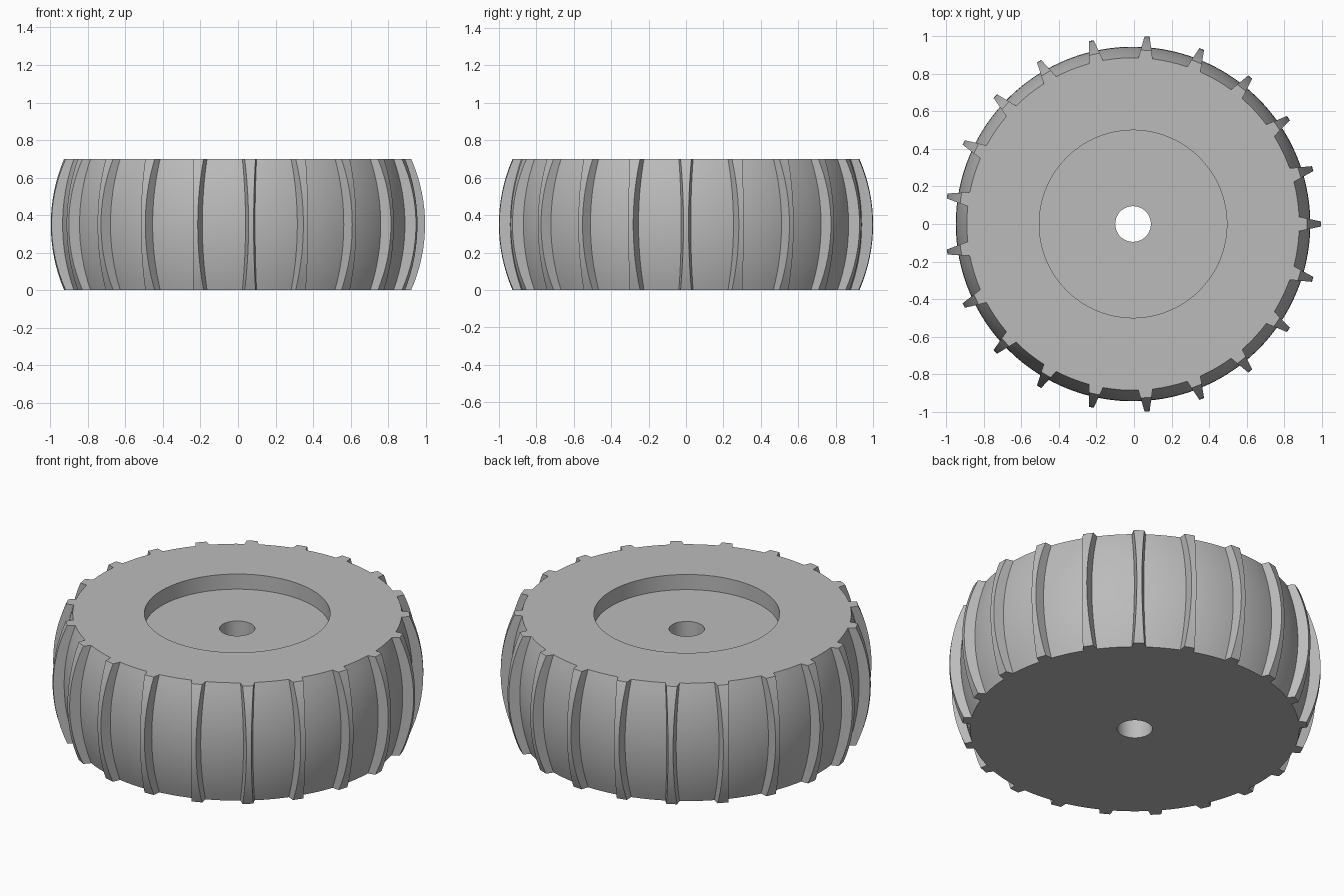
import bpy, bmesh, math

if "Cube" in bpy.data.objects:
    bpy.data.objects.remove(bpy.data.objects["Cube"])

HEIGHT = 0.70
HALF = HEIGHT / 2
CENTRE_X = -0.005
TREADS = 21
LEVELS = 16

grey = bpy.data.materials.new("plain grey")
grey.use_nodes = True
grey.diffuse_color = (0.5, 0.5, 0.5, 1)
grey.node_tree.nodes["Principled BSDF"].inputs["Base Color"].default_value = (0.5, 0.5, 0.5, 1)


def bulge(z, middle, edge):
    """Radius of a circular-arc sidewall at height z."""
    sag = middle - edge
    arc = (HALF ** 2 + sag ** 2) / (2 * sag)
    return middle - arc + math.sqrt(arc ** 2 - (z - HALF) ** 2)


def tyre_radius(z):
    return bulge(z, 0.945, 0.886)


def tread_radius(z):
    return bulge(z, 1.002, 0.928)


def finish(bm, name):
    bmesh.ops.recalc_face_normals(bm, faces=bm.faces)
    mesh = bpy.data.meshes.new(name)
    bm.to_mesh(mesh)
    bm.free()
    mesh.materials.append(grey)
    obj = bpy.data.objects.new(name, mesh)
    obj.location.x = CENTRE_X
    bpy.context.collection.objects.link(obj)
    bpy.ops.object.select_all(action="DESELECT")
    obj.select_set(True)
    bpy.context.view_layer.objects.active = obj
    bpy.ops.object.shade_smooth_by_angle(angle=math.radians(30))
    return obj


heights = [HEIGHT * i / LEVELS for i in range(LEVELS + 1)]

# Wheel body: closed profile with axle hole and a recess in the top, spun round z
profile = [(0.095, 0)] + [(tyre_radius(z), z) for z in heights]
profile += [(0.5, HEIGHT), (0.5, HEIGHT - 0.09), (0.095, HEIGHT - 0.09)]
bm = bmesh.new()
verts = [bm.verts.new((r, 0, z)) for r, z in profile]
edges = [bm.edges.new((verts[i - 1], verts[i])) for i in range(len(verts))]
bmesh.ops.spin(bm, geom=verts + edges, cent=(0, 0, 0), axis=(0, 0, 1),
               angle=math.tau, steps=126, use_duplicate=False)
bmesh.ops.remove_doubles(bm, verts=bm.verts, dist=0.0001)
finish(bm, "wheel_body")


# Tread bars: tapered ribs following the bulge of the tyre
def half_width(r):
    return 0.0135 + (1.002 - r) * 0.21


bm = bmesh.new()
for n in range(TREADS):
    turn = math.tau * n / TREADS
    c, s = math.cos(turn), math.sin(turn)
    rings = []
    for z in heights:
        inner, outer = tyre_radius(z) - 0.006, tread_radius(z)
        wi, wo = half_width(inner), half_width(outer)
        section = [(inner, -wi), (outer, -wo), (outer, wo), (inner, wi)]
        rings.append([bm.verts.new((r * c - t * s, r * s + t * c, z)) for r, t in section])
    for low, high in zip(rings, rings[1:]):
        for i in range(4):
            bm.faces.new((low[i - 1], low[i], high[i], high[i - 1]))
    bm.faces.new(rings[0])
    bm.faces.new(rings[-1])
finish(bm, "tread_bars")
